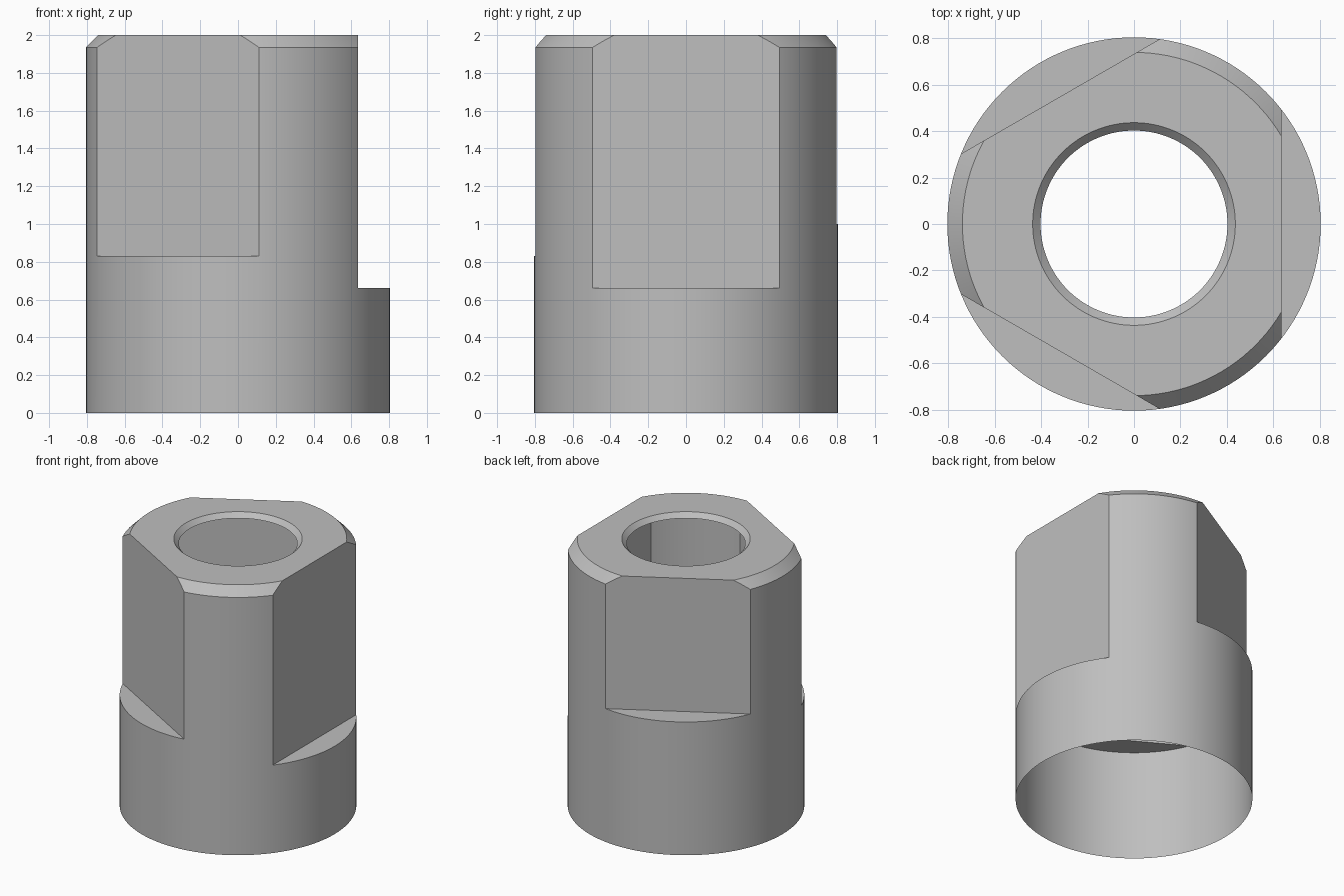
import bpy, bmesh, math
from mathutils import Matrix

cube = bpy.data.objects.get("Cube")
if cube:
    bpy.data.objects.remove(cube, do_unlink=True)

R, TOP_R, TOP_Z = 0.805, 0.74, 2.0         # outer wall, rim of the top chamfer
CHAMFER = R - TOP_R
HOLE_OUT, HOLE_IN = 0.437, 0.403           # countersunk hole in the top
PLUG_Z = TOP_Z - (HOLE_OUT - HOLE_IN)
FLAT_D = 0.635                             # distance of each flat from the axis
FLATS = [(0, 0.66), (120, 1.0), (240, 0.83)]  # direction in degrees, ledge height
SEG = 128

steel = bpy.data.materials.new("plain grey")
steel.use_nodes = True
grey = (0.52, 0.52, 0.52, 1)
steel.diffuse_color = grey
steel.node_tree.nodes["Principled BSDF"].inputs["Base Color"].default_value = grey


def new_object(name, bm):
    bmesh.ops.recalc_face_normals(bm, faces=bm.faces)
    mesh = bpy.data.meshes.new(name)
    bm.to_mesh(mesh)
    bm.free()
    obj = bpy.data.objects.new(name, mesh)
    bpy.context.collection.objects.link(obj)
    mesh.materials.append(steel)
    return obj


# Turned sleeve, closed for now so that the flats cut cleanly
bm = bmesh.new()
profile = [(R, 0), (R, TOP_Z - CHAMFER), (TOP_R, TOP_Z),
           (HOLE_OUT, TOP_Z), (HOLE_IN, PLUG_Z)]
rings = []
for r, z in profile:
    rings.append([bm.verts.new((r * math.cos(2 * math.pi * i / SEG),
                                r * math.sin(2 * math.pi * i / SEG), z))
                  for i in range(SEG)])
for low, high in zip(rings, rings[1:]):
    for i in range(SEG):
        j = (i + 1) % SEG
        bm.faces.new((low[i], low[j], high[j], high[i]))
bm.faces.new(rings[0][::-1])
bm.faces.new(rings[-1])
sleeve = new_object("sleeve", bm)

# Three wrench flats at stepped heights
for angle, z in FLATS:
    bm = bmesh.new()
    bmesh.ops.create_cube(bm, size=1)
    bm.transform(Matrix.Rotation(math.radians(angle), 4, "Z")
                 @ Matrix.Translation((FLAT_D + 0.5, 0, z + 1))
                 @ Matrix.Diagonal((1, 2, 2, 1)))
    cutter = new_object("flat_cutter", bm)
    cutter.hide_render = True
    mod = sleeve.modifiers.new("flat", "BOOLEAN")
    mod.operation, mod.solver, mod.object = "DIFFERENCE", "EXACT", cutter
    bpy.context.view_layer.objects.active = sleeve
    bpy.ops.object.modifier_apply(modifier=mod.name)
    bpy.data.objects.remove(cutter, do_unlink=True)

# Open the bottom and the hole, leaving a thin shell
bm = bmesh.new()
bm.from_mesh(sleeve.data)
caps = [f for f in bm.faces
        if all(v.co.z < 0.001 for v in f.verts)
        or all(abs(v.co.z - PLUG_Z) < 0.001 for v in f.verts)]
bmesh.ops.delete(bm, geom=caps, context="FACES")
# Merge the top into plain faces
bmesh.ops.dissolve_limit(bm, angle_limit=0.001, verts=bm.verts, edges=bm.edges)
bmesh.ops.triangulate(bm, faces=[f for f in bm.faces if len(f.verts) > 4])
bm.to_mesh(sleeve.data)
bm.free()

bpy.ops.object.select_all(action="DESELECT")
sleeve.select_set(True)
bpy.context.view_layer.objects.active = sleeve
bpy.ops.object.shade_smooth_by_angle(angle=math.radians(20))
